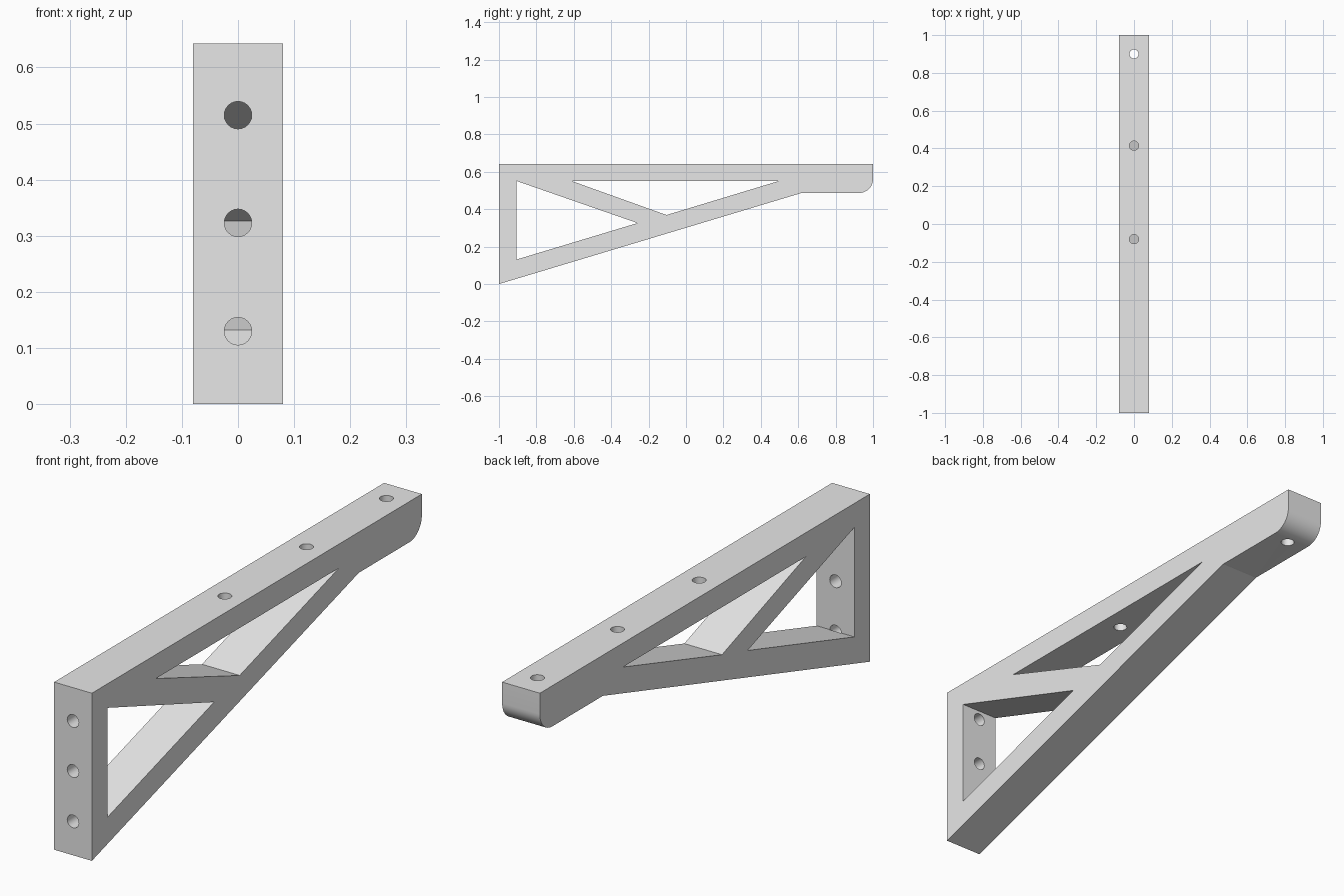
import bpy, bmesh, math
from mathutils import Matrix, Vector

cube = bpy.data.objects.get("Cube")
if cube:
    bpy.data.objects.remove(cube, do_unlink=True)

HALF_WIDTH = 0.08
TOP = 0.643
HOLE_RADIUS = 0.0245

grey = bpy.data.materials.new("light grey")
grey.use_nodes = True
grey.diffuse_color = (0.8, 0.8, 0.8, 1)
grey.node_tree.nodes["Principled BSDF"].inputs["Base Color"].default_value = (0.8, 0.8, 0.8, 1)


def make_object(name, bm):
    bmesh.ops.recalc_face_normals(bm, faces=bm.faces)
    mesh = bpy.data.meshes.new(name)
    bm.to_mesh(mesh)
    bm.free()
    mesh.materials.append(grey)
    obj = bpy.data.objects.new(name, mesh)
    bpy.context.collection.objects.link(obj)
    return obj


def prism(name, profile, half):
    """Extrude a side profile of (y, z) points across the width."""
    bm = bmesh.new()
    face = bm.faces.new([bm.verts.new((-half, y, z)) for y, z in profile])
    extruded = bmesh.ops.extrude_face_region(bm, geom=[face])
    verts = [v for v in extruded["geom"] if isinstance(v, bmesh.types.BMVert)]
    bmesh.ops.translate(bm, verts=verts, vec=(2 * half, 0, 0))
    return make_object(name, bm)


def drill(name, start, end):
    """Round cutter between two points."""
    start, end = Vector(start), Vector(end)
    axis = end - start
    place = Matrix.Translation((start + end) / 2) @ axis.to_track_quat("Z", "Y").to_matrix().to_4x4()
    bm = bmesh.new()
    bmesh.ops.create_cone(bm, cap_ends=True, segments=24, radius1=HOLE_RADIUS,
                          radius2=HOLE_RADIUS, depth=axis.length, matrix=place)
    return make_object(name, bm)


# Bracket body with a rounded lower nose
nose_radius, nose_bottom = 0.075, 0.487
profile = [(-1, TOP), (-1, 0), (0.618, nose_bottom)]
for i in range(13):
    a = math.pi / 2 * i / 12
    profile.append((1 - nose_radius + nose_radius * math.sin(a),
                    nose_bottom + nose_radius - nose_radius * math.cos(a)))
profile.append((1, TOP))
bracket = prism("shelf_bracket", profile, HALF_WIDTH)

# Triangular openings either side of the diagonal brace
cutters = [
    prism("front_opening", [(-0.906, 0.551), (-0.906, 0.131), (-0.259, 0.326)], 0.2),
    prism("rear_opening", [(-0.612, 0.551), (-0.104, 0.369), (0.497, 0.551)], 0.2),
]

# Screw holes in the wall plate and in the shelf arm
for z in (0.13, 0.323, 0.515):
    cutters.append(drill("wall_hole", (0, -1.1, z), (0, -0.903, z)))
for y, bottom in ((-0.08, 0.54), (0.415, 0.54), (0.9, 0.4)):
    cutters.append(drill("shelf_hole", (0, y, 0.75), (0, y, bottom)))

# Cut, then discard the cutters
bpy.ops.object.select_all(action="DESELECT")
bracket.select_set(True)
bpy.context.view_layer.objects.active = bracket
for cutter in cutters:
    cutter.hide_render = True
    mod = bracket.modifiers.new("cut", "BOOLEAN")
    mod.operation = "DIFFERENCE"
    mod.solver = "EXACT"
    mod.object = cutter
    bpy.ops.object.modifier_apply(modifier=mod.name)
    bpy.data.objects.remove(cutter, do_unlink=True)

bpy.ops.object.shade_smooth_by_angle(angle=math.radians(16))
